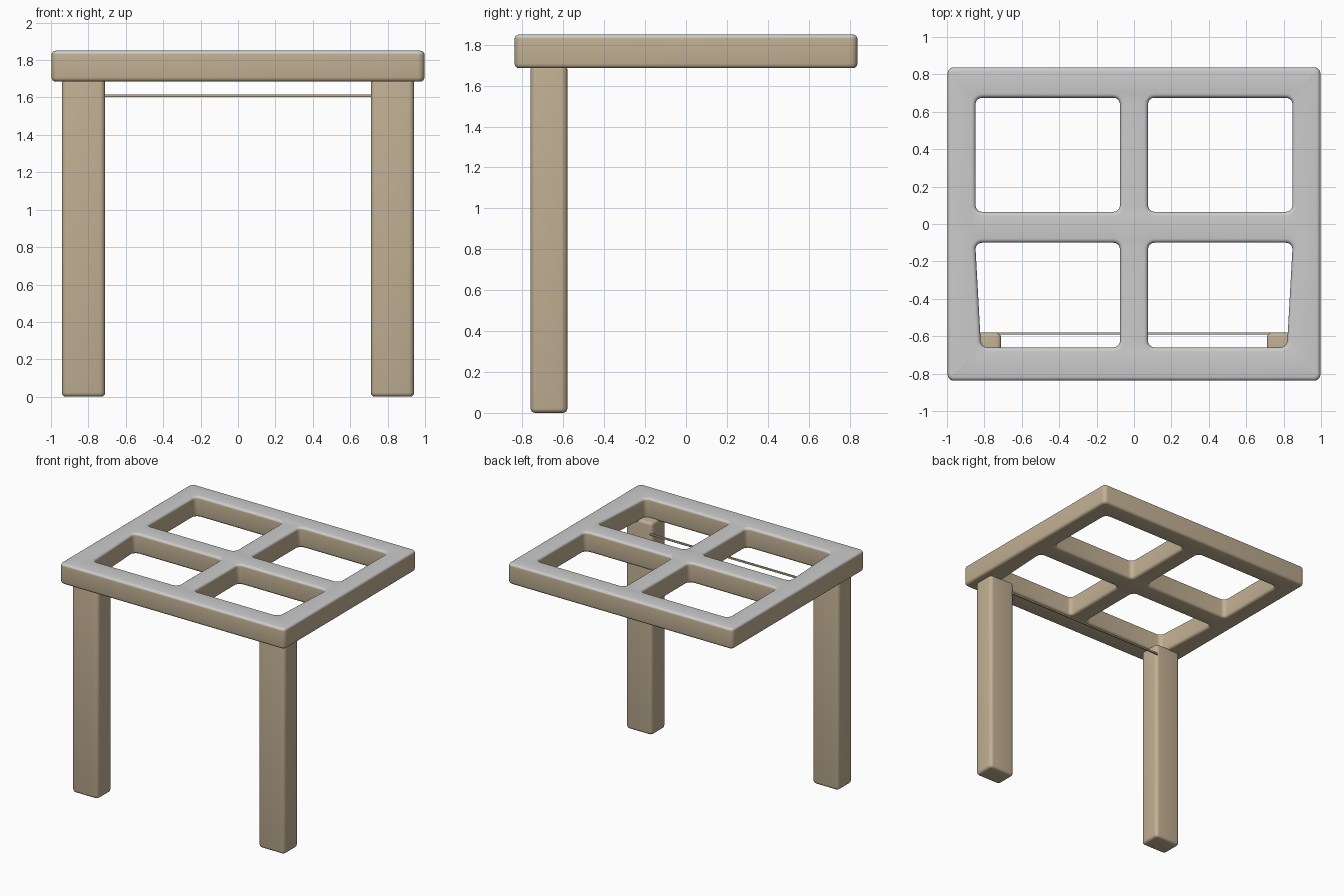
import bpy, bmesh, math

if "Cube" in bpy.data.objects:
    bpy.data.objects.remove(bpy.data.objects["Cube"])


def material(name, rgb):
    m = bpy.data.materials.new(name)
    m.diffuse_color = (*rgb, 1)
    m.use_nodes = True
    m.node_tree.nodes["Principled BSDF"].inputs["Base Color"].default_value = m.diffuse_color
    return m


TAN = material("tan wood", (0.53, 0.43, 0.29))
GREY = material("light grey top", (0.60, 0.60, 0.60))


def rounded_rect(x0, x1, y0, y1, r, steps=5):
    """Outline of a rectangle with rounded corners, counter-clockwise."""
    pts = []
    corners = [(x1 - r, y1 - r), (x0 + r, y1 - r), (x0 + r, y0 + r), (x1 - r, y0 + r)]
    for k, (cx, cy) in enumerate(corners):
        for i in range(steps + 1):
            a = math.pi / 2 * (k + i / steps)
            pts.append((cx + r * math.cos(a), cy + r * math.sin(a)))
    return pts


def slab(name, rect, z0, z1, corner, edge, holes=(), grey_top=False):
    """Rounded block, optionally pierced by rounded rectangular holes."""
    prof = []
    for i in range(5):
        a = math.pi / 2 * i / 4
        prof.append((edge * (1 - math.sin(a)), z0 + edge * (1 - math.cos(a))))
    prof += [(d, z0 + z1 - z) for d, z in reversed(prof)]

    bm = bmesh.new()
    caps = [[], []]
    for n, (x0, x1, y0, y1) in enumerate([rect, *holes]):
        s = 1 if n == 0 else -1
        rings = []
        for d, z in prof:
            d *= s
            pts = rounded_rect(x0 + d, x1 - d, y0 + d, y1 - d, corner - d)
            ring = []
            for x, y in pts:
                # front openings narrow slightly towards the front
                if n and y1 < 0 and abs(x) > 0.6:
                    x -= math.copysign(0.03 * max(0, (-y - 0.3) / 0.36), x)
                ring.append(bm.verts.new((x, y, z)))
            rings.append(ring)
        count = len(rings[0])
        for a, b in zip(rings, rings[1:]):
            for i in range(count):
                j = (i + 1) % count
                bm.faces.new((a[i], a[j], b[j], b[i]))
        for cap, ring in zip(caps, (rings[0], rings[-1])):
            cap += [bm.edges.get((ring[i], ring[(i + 1) % count])) for i in range(count)]
    for cap, nz in zip(caps, (-1, 1)):
        bmesh.ops.triangle_fill(bm, edges=cap, use_beauty=True, normal=(0, 0, nz))
    bmesh.ops.recalc_face_normals(bm, faces=bm.faces[:])
    for f in bm.faces:
        f.material_index = int(grey_top and f.normal.z > 0.5)

    me = bpy.data.meshes.new(name)
    bm.to_mesh(me)
    bm.free()
    me.materials.append(TAN)
    if grey_top:
        me.materials.append(GREY)
    ob = bpy.data.objects.new(name, me)
    bpy.context.collection.objects.link(ob)
    bpy.ops.object.select_all(action='DESELECT')
    ob.select_set(True)
    bpy.context.view_layer.objects.active = ob
    bpy.ops.object.shade_smooth_by_angle(angle=math.radians(40))
    return ob


# Four-pane table top frame
panes = [(x0, x1, y0, y1)
         for x0, x1 in ((-0.847, -0.075), (0.075, 0.847))
         for y0, y1 in ((-0.66, -0.10), (0.065, 0.675))]
slab("top_frame", (-0.997, 0.997, -0.838, 0.838), 1.685, 1.85, 0.035, 0.022, panes, True)

# Two front legs
for side, x0, x1 in (("left", -0.942, -0.71), ("right", 0.71, 0.942)):
    slab(side + "_leg", (x0, x1, -0.76, -0.58), 0.0, 1.70, 0.03, 0.022)

# Thin rail between the legs
slab("thin_rail", (-0.73, 0.73, -0.592, -0.579), 1.602, 1.617, 0.005, 0.004)
